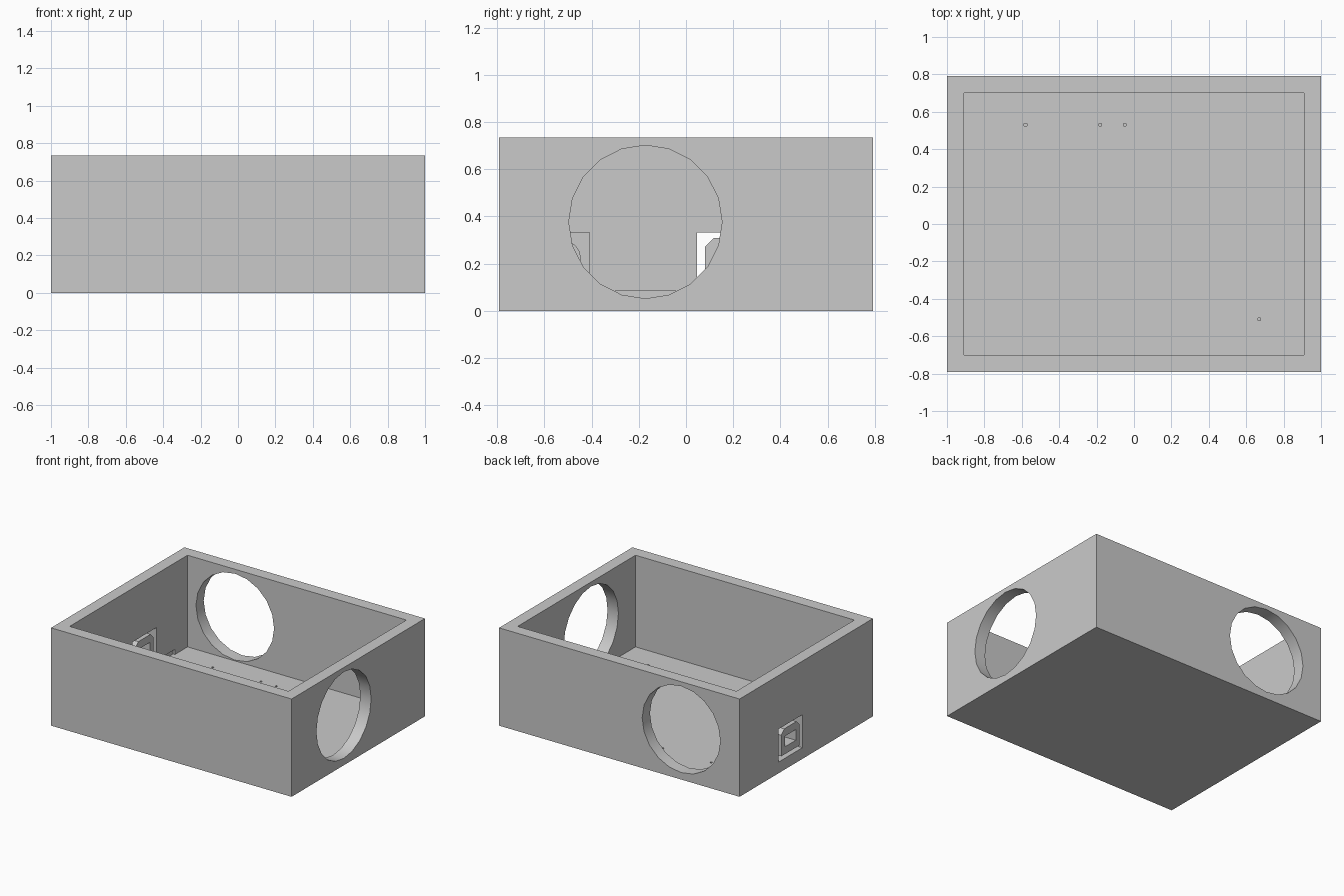
import bpy
import bmesh
import math
from mathutils import Matrix, Vector

if "Cube" in bpy.data.objects:
    bpy.data.objects.remove(bpy.data.objects["Cube"], do_unlink=True)

SHADE = (0.59, 0.59, 0.59, 1)
grey = bpy.data.materials.new("plain grey")
grey.use_nodes = True
grey.diffuse_color = SHADE
grey.node_tree.nodes["Principled BSDF"].inputs["Base Color"].default_value = SHADE


def finish(name, bm):
    bmesh.ops.recalc_face_normals(bm, faces=bm.faces)
    mesh = bpy.data.meshes.new(name)
    bm.to_mesh(mesh)
    bm.free()
    mesh.materials.append(grey)
    ob = bpy.data.objects.new(name, mesh)
    bpy.context.collection.objects.link(ob)
    return ob


def box(name, low, high):
    low, high = Vector(low), Vector(high)
    bm = bmesh.new()
    place = Matrix.Translation((low + high) / 2) @ Matrix.Diagonal((*(high - low), 1))
    bmesh.ops.create_cube(bm, size=1, matrix=place)
    return finish(name, bm)


def cylinder(name, centre, radius, depth, axis, sides=20):
    bm = bmesh.new()
    turn = Vector(axis).to_track_quat('Z', 'Y').to_matrix().to_4x4()
    bmesh.ops.create_cone(bm, cap_ends=True, segments=sides, radius1=radius,
                          radius2=radius, depth=depth,
                          matrix=Matrix.Translation(centre) @ turn)
    return finish(name, bm)


def prism_x(name, profile, x0, x1):
    bm = bmesh.new()
    face = bm.faces.new([bm.verts.new((x0, y, z)) for y, z in profile])
    moved = bmesh.ops.extrude_face_region(bm, geom=[face])["geom"]
    bmesh.ops.translate(bm, vec=(x1 - x0, 0, 0),
                        verts=[v for v in moved if isinstance(v, bmesh.types.BMVert)])
    return finish(name, bm)


def cut(target, *cutters):
    for cutter in cutters:
        mod = target.modifiers.new("cut", 'BOOLEAN')
        mod.operation = 'DIFFERENCE'
        mod.solver = 'EXACT'
        mod.object = cutter
    bpy.context.view_layer.update()
    graph = bpy.context.evaluated_depsgraph_get()
    mesh = bpy.data.meshes.new_from_object(target.evaluated_get(graph))
    target.modifiers.clear()
    target.data = mesh
    for cutter in cutters:
        bpy.data.objects.remove(cutter, do_unlink=True)


def smooth(ob):
    bpy.ops.object.select_all(action='DESELECT')
    ob.select_set(True)
    bpy.context.view_layer.objects.active = ob
    bpy.ops.object.shade_smooth_by_angle(angle=math.radians(30))


# Open tray with thick walls and a thin floor
X, Y, H = 1.0, 0.792, 0.735
IN_X, IN_Y, FLOOR = 0.91, 0.70, 0.046
HOLE_R, HOLE_Z = 0.325, 0.377
BOARD_TOP, PORT_TOP, JACK_BACK = 0.084, 0.332, -0.96
case = box("open_case", (-X, -Y, 0), (X, Y, H))

# Tiny pin pits in the floor
pits = [box("pit", (x - 0.007, y - 0.007, 0.03), (x + 0.007, y + 0.007, 0.1))
        for x, y in ((-0.58, 0.53), (-0.18, 0.53), (-0.05, 0.53), (0.67, -0.51))]

cut(case,
    box("cavity", (-IN_X, -IN_Y, FLOOR), (IN_X, IN_Y, 1)),
    # Round openings in the left side and the back
    cylinder("side_hole", (1, -0.172, HOLE_Z), HOLE_R, 0.22, (1, 0, 0)),
    cylinder("back_hole", (-0.515, Y, HOLE_Z), HOLE_R, 0.22, (0, 1, 0)),
    # Low slot for a board edge along the inside of the right wall
    box("board_slot", (-0.925, -0.69, FLOOR), (-0.88, 0.55, BOARD_TOP)),
    # Square socket opening through the right wall
    box("socket_hole", (-1.1, 0.046, BOARD_TOP), (-0.88, 0.332, PORT_TOP)),
    # Shallow jack recess on the inside of the right wall
    box("jack_recess", (JACK_BACK, -0.63, BOARD_TOP), (-0.88, -0.41, PORT_TOP)),
    *pits)
smooth(case)

# Socket core with chamfered top corners, hollow in the middle
MID, HALF, BEVEL = 0.189, 0.108, 0.035
BOTTOM, TOP = 0.115, 0.308
core = prism_x("socket_core",
               [(MID - HALF, BOTTOM), (MID + HALF, BOTTOM),
                (MID + HALF, TOP - BEVEL), (MID + HALF - BEVEL, TOP),
                (MID - HALF + BEVEL, TOP), (MID - HALF, TOP - BEVEL)], -X, -IN_X)
cut(core, box("core_hole", (-1.1, MID - 0.065, 0.17), (-0.8, MID + 0.065, 0.25)))

# Round jack core standing in its recess
jack = cylinder("jack_core", ((JACK_BACK - IN_X) / 2, -0.525, 0.22), 0.08,
                -IN_X - JACK_BACK, (1, 0, 0), 16)
smooth(jack)
